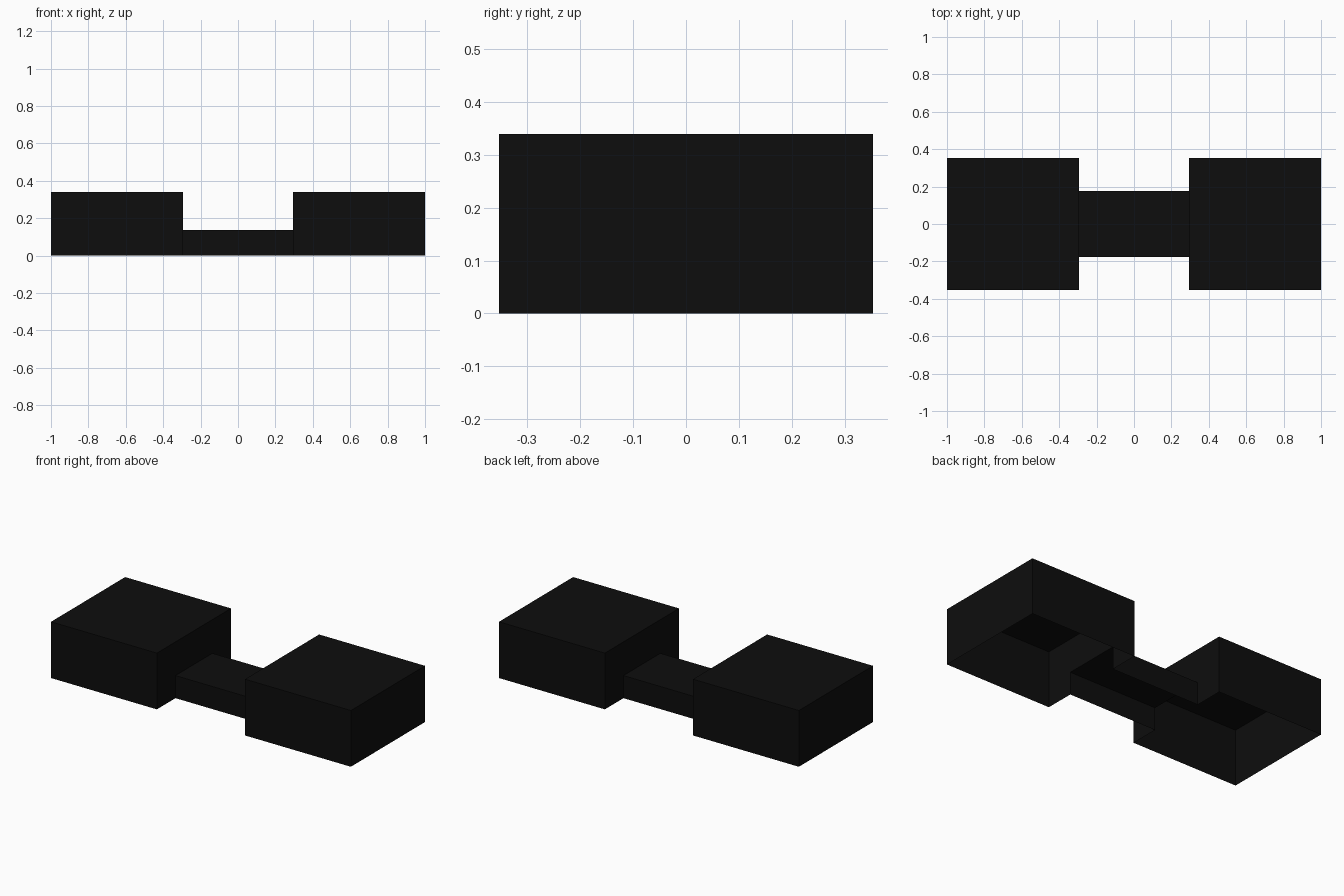
import bpy

if "Cube" in bpy.data.objects:
    bpy.data.objects.remove(bpy.data.objects["Cube"])

X0, X1 = 0.294, 1.0        # inner and outer ends of each hall
HALL_Y, HALL_Z = 0.353, 0.339
PASS_Y, PASS_Z = 0.176, 0.136

dark = bpy.data.materials.new("dark_shell")
dark.diffuse_color = (0.004, 0.004, 0.004, 1)
dark.use_nodes = True
dark.node_tree.nodes["Principled BSDF"].inputs["Base Color"].default_value = dark.diffuse_color


def shell(name, faces):
    """Build an object from a list of polygons given as point lists."""
    verts, polys = [], []
    for f in faces:
        idx = []
        for p in f:
            if p not in verts:
                verts.append(p)
            idx.append(verts.index(p))
        polys.append(idx)
    mesh = bpy.data.meshes.new(name)
    mesh.from_pydata(verts, [], polys)
    mesh.materials.append(dark)
    ob = bpy.data.objects.new(name, mesh)
    bpy.context.collection.objects.link(ob)
    return ob


def wall(a, b, h):
    """Upright wall between two floor points."""
    return [(*a, 0), (*b, 0), (*b, h), (*a, h)]


def hall(name, s):
    """Square hall, open below, with a doorway in its inner wall."""
    corners = [(s * X0, -HALL_Y), (s * X1, -HALL_Y), (s * X1, HALL_Y), (s * X0, HALL_Y)]
    faces = [wall(corners[i], corners[i + 1], HALL_Z) for i in range(3)]
    faces.append([(x, y, HALL_Z) for x, y in corners])
    outline = [(HALL_Y, 0), (PASS_Y, 0), (PASS_Y, PASS_Z), (-PASS_Y, PASS_Z),
               (-PASS_Y, 0), (-HALL_Y, 0), (-HALL_Y, HALL_Z), (HALL_Y, HALL_Z)]
    faces.append([(s * X0, y, z) for y, z in outline])
    if s < 0:
        faces = [f[::-1] for f in faces]
    shell(name, faces)


hall("right_hall", 1)
hall("left_hall", -1)

# Low passage joining the halls, open below and at both ends
shell("passage", [
    wall((-X0, -PASS_Y), (X0, -PASS_Y), PASS_Z),
    wall((X0, PASS_Y), (-X0, PASS_Y), PASS_Z),
    [(-X0, -PASS_Y, PASS_Z), (X0, -PASS_Y, PASS_Z), (X0, PASS_Y, PASS_Z), (-X0, PASS_Y, PASS_Z)],
])
